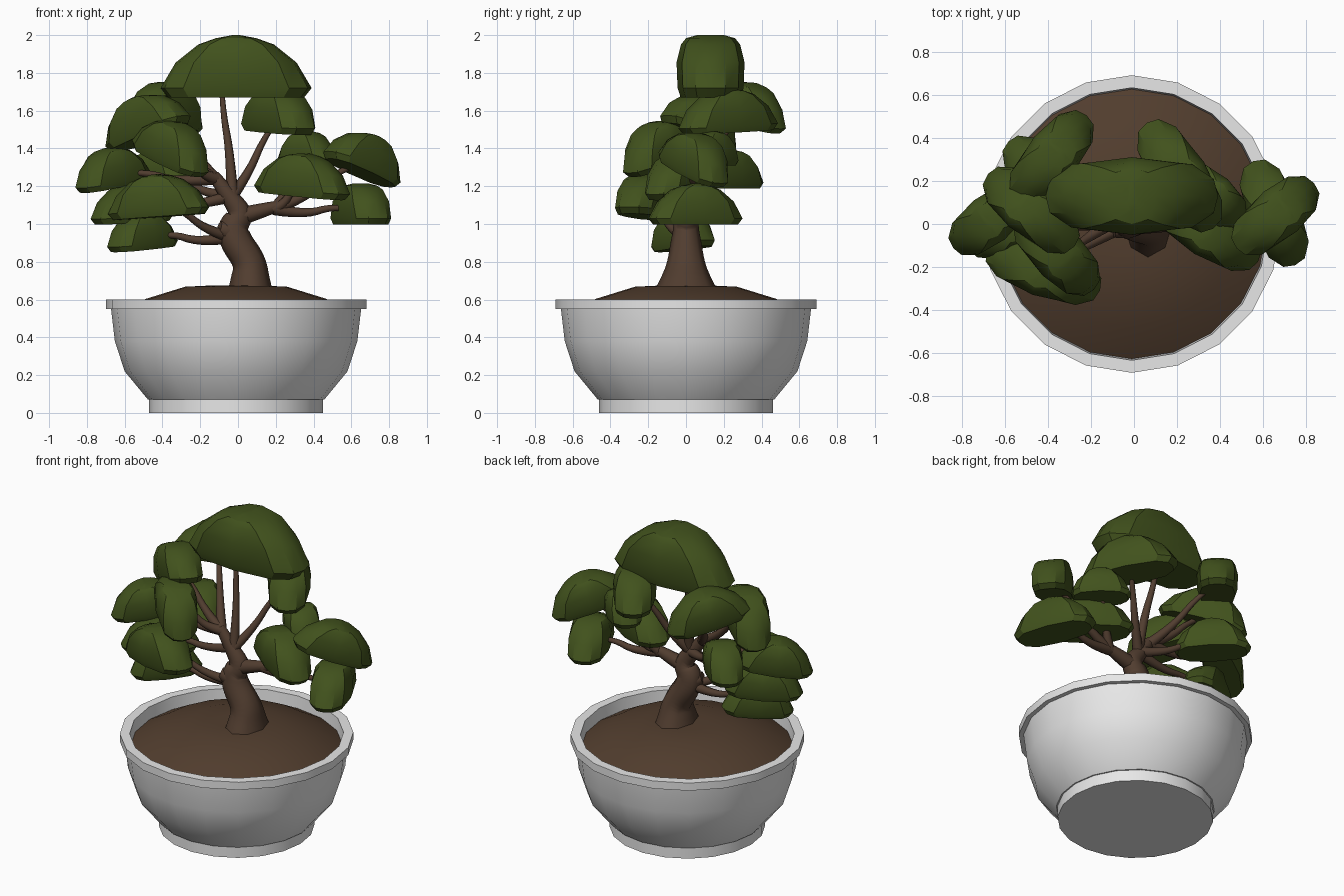
import bpy, bmesh, math
from mathutils import Matrix, Vector

if "Cube" in bpy.data.objects:
    bpy.data.objects.remove(bpy.data.objects["Cube"])


def material(name, rgb):
    m = bpy.data.materials.new(name)
    m.diffuse_color = (*rgb, 1)
    m.use_nodes = True
    m.node_tree.nodes["Principled BSDF"].inputs["Base Color"].default_value = m.diffuse_color
    return m


GREY = material("pot grey", (0.80, 0.80, 0.80))
SOIL = material("soil brown", (0.083, 0.047, 0.027))
BARK = material("bark brown", (0.083, 0.047, 0.029))
LEAF = material("leaf green", (0.053, 0.084, 0.012))


def select(obj):
    bpy.ops.object.select_all(action='DESELECT')
    obj.select_set(True)
    bpy.context.view_layer.objects.active = obj


def finish(obj, mat, angle):
    obj.data.materials.append(mat)
    select(obj)
    bpy.ops.object.shade_smooth_by_angle(angle=math.radians(angle))


def loft(name, rings, mat, angle):
    """Bridge equal-sized rings of points and cap both ends."""
    bm = bmesh.new()
    vs = [[bm.verts.new(p) for p in r] for r in rings]
    n = len(vs[0])
    for a, b in zip(vs, vs[1:]):
        for i in range(n):
            j = (i + 1) % n
            bm.faces.new((a[i], a[j], b[j], b[i]))
    bm.faces.new(vs[0][::-1])
    bm.faces.new(vs[-1])
    bmesh.ops.recalc_face_normals(bm, faces=bm.faces)
    me = bpy.data.meshes.new(name)
    bm.to_mesh(me)
    bm.free()
    obj = bpy.data.objects.new(name, me)
    bpy.context.collection.objects.link(obj)
    finish(obj, mat, angle)


def lathe(name, profile, mat, sides=20, cx=-0.01):
    turns = [2 * math.pi * i / sides for i in range(sides)]
    loft(name, [[(cx + r * math.cos(t), r * math.sin(t), z) for t in turns]
                for r, z in profile], mat, 32)


def tube(name, points, radii):
    """Smooth tapered tube along a path."""
    cu = bpy.data.curves.new(name, 'CURVE')
    cu.dimensions = '3D'
    cu.bevel_depth = 1
    cu.bevel_resolution = 2
    cu.use_fill_caps = True
    sp = cu.splines.new('NURBS')
    sp.points.add(len(points) - 1)
    for p, co, r in zip(sp.points, points, radii):
        p.co = (*co, 1)
        p.radius = r
    sp.order_u = 3
    sp.use_endpoint_u = True
    sp.resolution_u = 4
    obj = bpy.data.objects.new(name, cu)
    bpy.context.collection.objects.link(obj)
    select(obj)
    bpy.ops.object.convert(target='MESH')
    obj = bpy.context.object
    finish(obj, BARK, 60)
    return obj


# Pot: foot, curved bowl, square rim, hollow inside
lathe("pot", [(0.46, 0), (0.46, 0.072), (0.468, 0.072), (0.59, 0.22), (0.642, 0.38),
              (0.662, 0.55), (0.69, 0.55), (0.69, 0.6), (0.632, 0.6), (0.622, 0.48)], GREY)

# Soil mound
lathe("soil", [(0.624, 0.49), (0.629, 0.52), (0.48, 0.603), (0.27, 0.668), (0.12, 0.675)], SOIL)

# Trunk: x, z, radius up the bends; flared front to back at the foot
TRUNK = [(.065, .60, .13), (.065, .70, .105), (.065, .80, .085), (-.015, .91, .085),
         (-.03, .99, .08), (.025, 1.05, .062), (-.05, 1.15, .045), (-.13, 1.26, .03)]
trunk = tube("trunk", [(x, 0, z) for x, z, r in TRUNK], [r for x, z, r in TRUNK])
for v in trunk.data.vertices:
    v.co.y *= 1.4 - 1.8 * min(max(v.co.z - 0.66, 0), 0.3)
tube("trunk_knob", [(-.03, 0, .95), (-.07, -.02, .97), (-.1, -.03, .98)], [.06, .055, .035])
tube("right_bough", [(-.02, 0, 1.03), (.12, 0, 1.07), (.23, 0, 1.1)], [.05, .042, .026])

# Places where branches leave the trunk
LOW, FORK, LEFT, RIGHT = (Vector(p) for p in
                          [(-.03, 0, .93), (-.03, 0, 1.15), (-.12, 0, 1.24), (.19, 0, 1.08)])

# Foliage pads: faceted domes, longer than wide
QUARTER = [(1, 0), (0.95, 0.45), (0.7, 0.84), (0, 1)]
HALF = QUARTER + [(-x, y) for x, y in QUARTER[2::-1]]
PLAN = HALF + [(x, -y) for x, y in HALF[-2:0:-1]]
LEVELS = [(0, .9, .88), (.15, 1, .97), (.56, .8, 1), (.85, .5, .87), (.95, .27, .72), (1, .05, .4)]


def pad(name, x, y, z, length, yaw, tilt, start):
    c = Vector((x, y, z))
    w, h = 0.13 + 0.22 * length, 0.10 + 0.225 * length
    if length > 0.7:
        w, h = 0.36, 0.33
    m = (Matrix.Translation(c) @ Matrix.Rotation(math.radians(yaw), 4, 'Z')
         @ Matrix.Rotation(math.radians(-tilt), 4, 'Y'))
    loft(name + "_foliage",
         [[m @ Vector((px * a * length / 2, py * b * w / 2, (v - 0.5) * h)) for px, py in PLAN]
          for v, a, b in LEVELS], LEAF, 28)
    # Branch with a slight S-bend, ending inside the pad
    end = c - Vector((0, 0, 0.04))
    bend = Vector((0, 0, 0.03))
    if length > 0.7:
        end.x, bend = -.09, Vector((-.01, 0, 0))
    tube(name + "_branch", [start, start.lerp(end, .35) - bend, start.lerp(end, .7) + bend, end],
         [.033, .023, .016, .011])


pad("crown", -.01, .13, 1.835, .80, 0, 0, FORK)
# Left side
pad("upper_left", -.495, .08, 1.565, .55, -40, 18, LEFT)
pad("upper_left_rear", -.37, .325, 1.64, .52, 50, -14, LEFT)
pad("left_front", -.34, -.15, 1.43, .52, -45, -20, LEFT)
pad("far_left", -.67, .02, 1.30, .46, 38, 10, LEFT)
pad("left_rear", -.42, .22, 1.29, .46, -45, 0, FORK)
pad("low_left_front", -.425, -.21, 1.15, .56, -20, 4, LOW)
pad("low_left_rear", -.565, 0, 1.11, .47, 30, 3, FORK)
pad("lowest_left", -.51, -.02, .965, .43, 40, 5, LOW)
# Right side
pad("upper_right", .215, .22, 1.60, .58, -58, -3, FORK)
pad("right_front", .345, -.03, 1.26, .56, -32, -5, RIGHT)
pad("right_rear", .365, .13, 1.40, .36, -42, 0, RIGHT)
pad("far_right", .675, .055, 1.37, .50, 40, -20, RIGHT)
pad("low_right", .65, .05, 1.105, .52, -68, 0, RIGHT)
